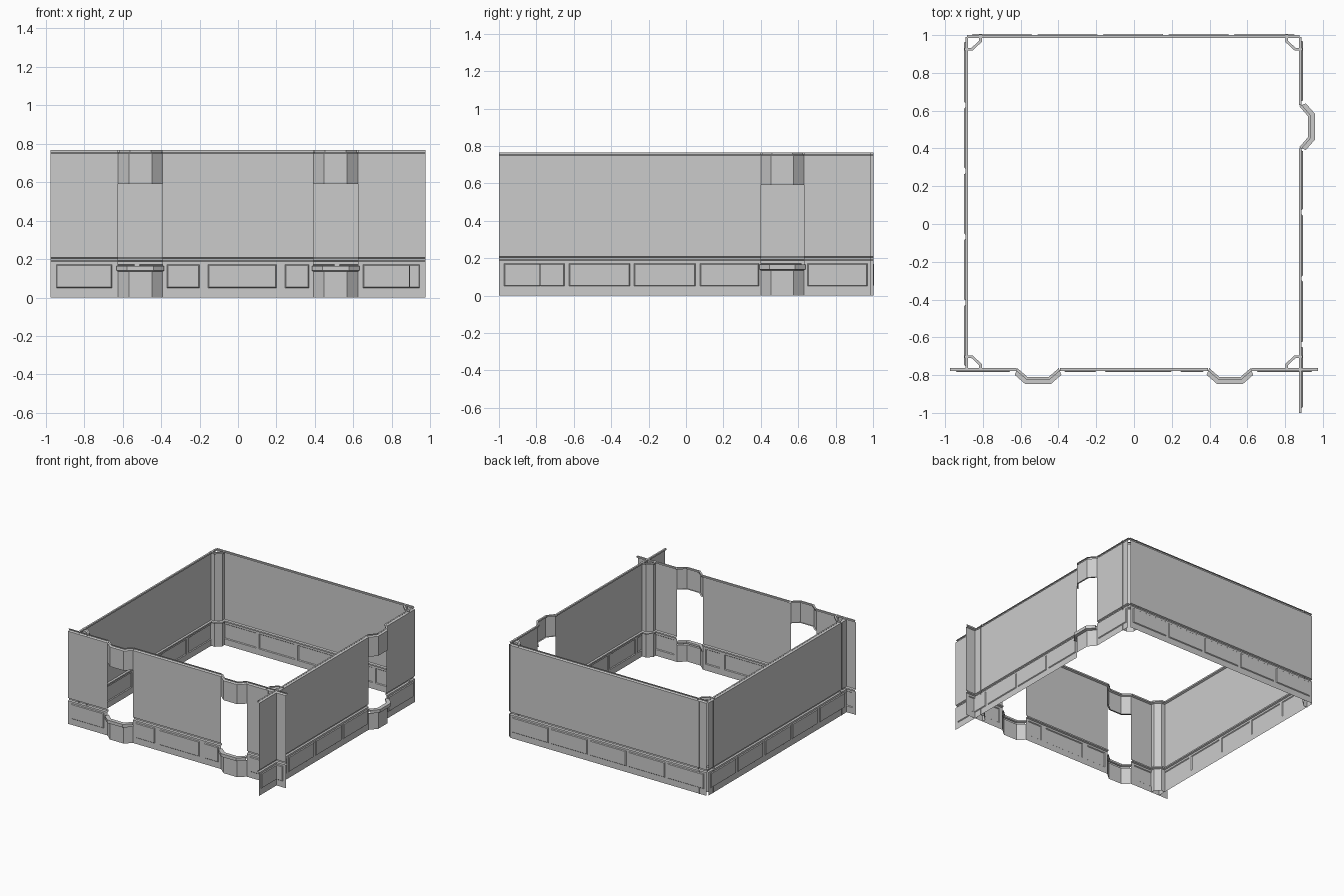
import bpy, bmesh
from math import radians
from mathutils import Vector, Matrix

if "Cube" in bpy.data.objects:
    bpy.data.objects.remove(bpy.data.objects["Cube"])

H = 0.766                      # wall height
BAY = 0.048                    # bay depth
RAIL = [(0, .187), (.012, .192), (.012, .203), (0, .208)]
CROWN = [(0, .748), (.014, .754), (.014, H), (0, H)]


def sweep(bm, path, profile, ghost=False):
    """Sweep an (inward offset, z) profile along a plan path with mitred corners."""
    pts = [Vector(p) for p in path]
    if ghost:                  # carry the straight wall direction past both ends
        pts = [pts[0] - Vector((.1, 0))] + pts + [pts[-1] + Vector((.1, 0))]
    normals = []
    for a, b in zip(pts, pts[1:]):
        d = (b - a).normalized()
        normals.append(Vector((-d.y, d.x)))
    rows = []
    for i, p in enumerate(pts):
        n0, n1 = normals[max(i - 1, 0)], normals[min(i, len(normals) - 1)]
        m = (n0 + n1) / (1 + n0.dot(n1))
        rows.append([bm.verts.new((p.x + m.x * o, p.y + m.y * o, z)) for o, z in profile])
    if ghost:
        bmesh.ops.delete(bm, geom=rows[0] + rows[-1], context='VERTS')
        rows = rows[1:-1]
    for r, s in zip(rows, rows[1:]):
        for j in range(len(profile) - 1):
            bm.faces.new((r[j], s[j], s[j + 1], r[j + 1]))


def finish(bm, name, matrix=Matrix()):
    me = bpy.data.meshes.new(name)
    bm.to_mesh(me)
    bm.free()
    ob = bpy.data.objects.new(name, me)
    bpy.context.collection.objects.link(ob)
    ob.matrix_world = matrix


def bay_path(c):
    return [(c - .115, 0), (c - .06, -BAY), (c + .06, -BAY), (c + .115, 0)]


def wainscot(bm, u0, u1, panels):
    """Flat dado strip with recessed panels between u0 and u1."""
    cuts = sorted({u0, u1} | {u for p in panels for u in p})
    zs = (0, .05, .172, .187)
    recessed = []
    for a, b in zip(cuts, cuts[1:]):
        for k in range(3):
            f = bm.faces.new([bm.verts.new(v) for v in (
                (a, 0, zs[k]), (b, 0, zs[k]), (b, 0, zs[k + 1]), (a, 0, zs[k + 1]))])
            if k == 1 and (a, b) in panels:
                recessed.append(f)
    bm.normal_update()
    bmesh.ops.inset_individual(bm, faces=recessed, thickness=.007, depth=.006)


def wall(name, u0, u1, bays, panels, origin, angle):
    mat = Matrix.Translation((*origin, 0)) @ Matrix.Rotation(radians(angle), 4, 'Z')
    edges = [u0] + [c + s for c in bays for s in (-.115, .115)] + [u1]
    # straight stretches between the bays
    bm = bmesh.new()
    for a, b in zip(edges[::2], edges[1::2]):
        wainscot(bm, a, b, [p for p in panels if a <= p[0] and p[1] <= b])
        sweep(bm, [(a, 0), (b, 0)], RAIL + CROWN)
    finish(bm, name, mat)
    # bay headers, low bay walls and window sills
    for i, c in enumerate(bays):
        bm = bmesh.new()
        sweep(bm, bay_path(c), [(.012, .59), (0, .59)] + CROWN, True)
        finish(bm, f"{name}_bay_header_{i + 1}", mat)
        bm = bmesh.new()
        sweep(bm, bay_path(c), [(0, 0), (0, .135), (-.022, .14), (-.022, .165),
                                (.01, .165), (.01, .15), (0, .145)], True)
        finish(bm, f"{name}_bay_sill_{i + 1}", mat)


def even(u0, u1, n, gap=.025):
    w = (u1 - u0 - gap * (n + 1)) / n
    return [(u0 + gap + i * (w + gap), u0 + gap + i * (w + gap) + w) for i in range(n)]


# four walls, listed counter-clockwise so the room is always on the left
wall("front_wall", -.975, .975, [-.508, .508],
     [(-.945, -.655), (-.37, -.2), (-.155, .2), (.245, .37), (.65, .945)],
     (0, -.777), 0)
wall("right_wall", -1, .99, [.515],
     [(-.973, -.65), (-.626, -.3), (-.278, .05), (.075, .39), (.65, .97)],
     (.888, 0), 90)
wall("back_wall", -.875, .885, [], even(-.875, .885, 5), (0, 1), 180)
wall("left_wall", -.99, .777, [], even(-.99, .777, 5), (-.893, 0), 270)

# chamfered posts in the four inner corners
for x, sx in ((-.893, 1), (.888, -1)):
    for y, sy, label in ((-.777, 1, "front"), (1, -1, "back")):
        path = [(x + sx * u, y + sy * v) for u, v in
                ((-.004, .068), (.032, .068), (.073, .03), (.073, -.002))]
        if sx * sy < 0:
            path.reverse()
        bm = bmesh.new()
        sweep(bm, path, [(0, 0)] + RAIL + CROWN)
        finish(bm, f"{label}_{'left' if sx > 0 else 'right'}_corner_post")
